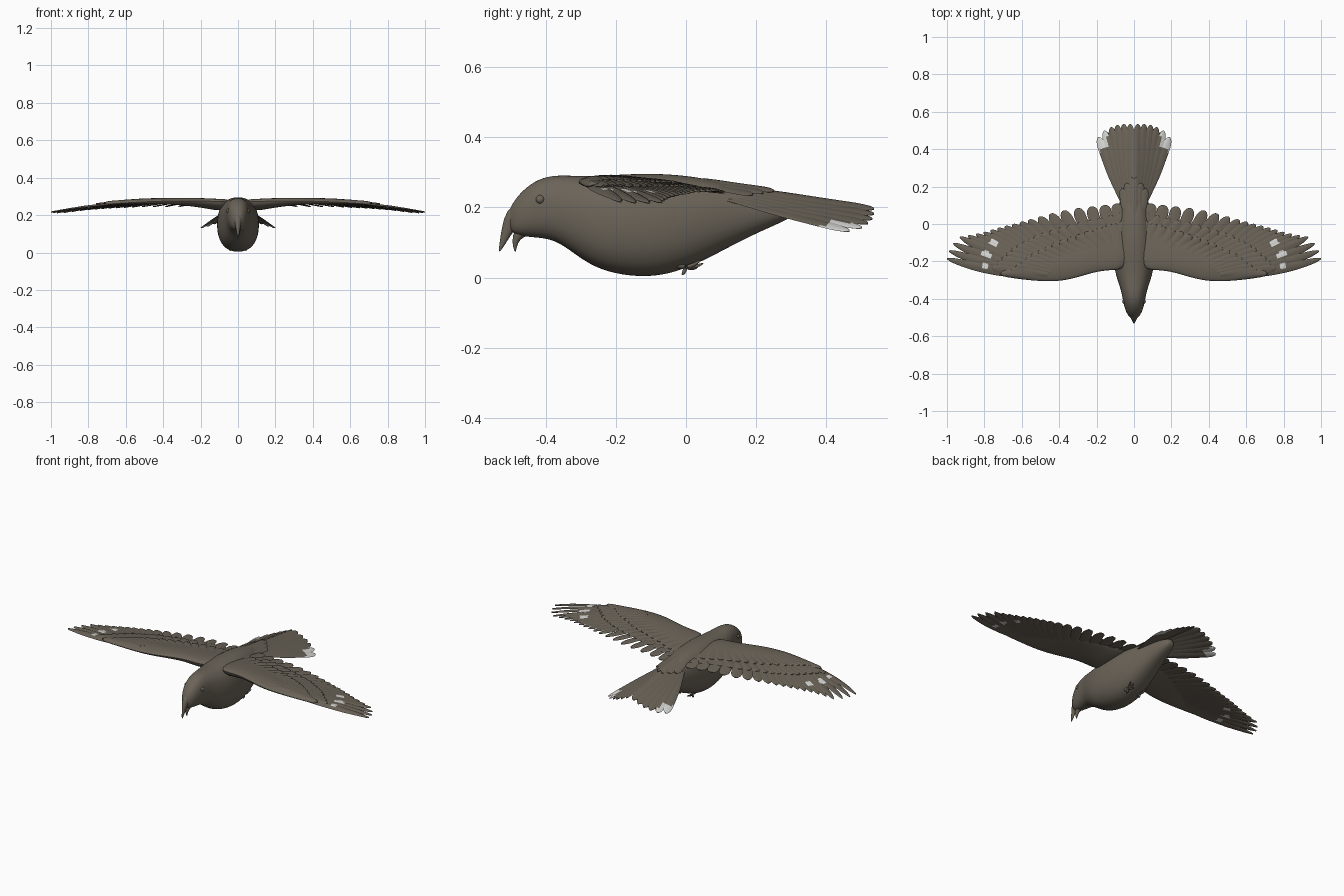
import bpy, bmesh, math
from mathutils import Vector

cube = bpy.data.objects.get("Cube")
if cube:
    bpy.data.objects.remove(cube, do_unlink=True)


def material(name, rgb):
    m = bpy.data.materials.new(name)
    m.use_nodes = True
    m.diffuse_color = (*rgb, 1)
    bsdf = m.node_tree.nodes["Principled BSDF"]
    bsdf.inputs["Base Color"].default_value = (*rgb, 1)
    bsdf.inputs["Roughness"].default_value = 0.8
    return m


BROWN = material("grey_brown_plumage", (0.145, 0.125, 0.097))
WHITE = material("pale_feather_patch", (0.68, 0.68, 0.66))


def loft(bm, rings):
    """Skin a list of equal point rings and cap both ends."""
    rows = [[bm.verts.new(p) for p in r] for r in rings]
    n = len(rows[0])
    for a, b in zip(rows, rows[1:]):
        for i in range(n):
            bm.faces.new((a[i], a[(i + 1) % n], b[(i + 1) % n], b[i]))
    bm.faces.new(rows[0][::-1])
    bm.faces.new(rows[-1])


def finish(bm, name, mirror=False, subdiv=0, pale=None):
    """Turn a bmesh into a smooth object; pale(centre) picks the white faces."""
    bmesh.ops.recalc_face_normals(bm, faces=bm.faces)
    if pale:
        for f in bm.faces:
            f.material_index = int(pale(f.calc_center_median()))
    me = bpy.data.meshes.new(name)
    bm.to_mesh(me)
    bm.free()
    me.materials.append(BROWN)
    me.materials.append(WHITE)
    ob = bpy.data.objects.new(name, me)
    bpy.context.collection.objects.link(ob)
    if mirror:
        ob.modifiers.new("mirror", 'MIRROR').use_mirror_merge = False
    if subdiv:
        s = ob.modifiers.new("smooth", 'SUBSURF')
        s.levels = s.render_levels = subdiv
    bpy.ops.object.select_all(action='DESELECT')
    ob.select_set(True)
    bpy.context.view_layer.objects.active = ob
    bpy.ops.object.shade_smooth_by_angle(angle=math.radians(50))
    return ob


def sample(poly, t):
    """Point at fraction t along a list of points."""
    f = min(max(t, 0), 1) * (len(poly) - 1)
    i = min(int(f), len(poly) - 2)
    return Vector(poly[i]).lerp(Vector(poly[i + 1]), f - i)


def tube(bm, path, radii, flat=1.0, sides=10):
    """Tapered tube along a path."""
    pts = [Vector(p) for p in path]
    rings = []
    for i, p in enumerate(pts):
        d = (pts[min(i + 1, len(pts) - 1)] - pts[max(i - 1, 0)]).normalized()
        side = Vector((1, 0, 0)) - d * d.x
        side.normalize()
        up = d.cross(side)
        angles = [math.tau * k / sides for k in range(sides)]
        rings.append([p + radii[i] * (side * math.cos(a) * flat + up * math.sin(a))
                      for a in angles])
    loft(bm, rings)


def feather(bm, root, tip, half, height, offset, tilt=0.0, bow=0.0, blunt=0.8, steps=18):
    """Thin rounded blade that follows the surface height(x, y)."""
    root, tip = Vector(root), Vector(tip)
    d = (tip - root).normalized()
    side = Vector((d.y, -d.x))
    rings = []
    for i in range(steps + 1):
        s = 1 - (1 - i / steps) ** 1.4
        w = half * min(1, 0.55 + s)
        if s > blunt:
            w *= math.sqrt(max(0.01, 1 - ((s - blunt) / (1 - blunt)) ** 2))
        c = root.lerp(tip, s) + side * bow * math.sin(math.pi * s)
        ring = []
        for k in range(8):
            a = math.tau * k / 8
            p = c + side * w * math.cos(a)
            z = height(*p) + offset + tilt * math.cos(a) * w / half
            ring.append((p.x, p.y, z + 0.0035 * math.sin(a)))
        rings.append(ring)
    loft(bm, rings)


# Body: oval sections as (y, top, bottom, half width)
sections = [(-0.505, 0.185, 0.145, 0.012), (-0.495, 0.212, 0.125, 0.028),
            (-0.465, 0.25, 0.116, 0.046), (-0.42, 0.283, 0.113, 0.058),
            (-0.37, 0.293, 0.105, 0.066), (-0.32, 0.291, 0.068, 0.082),
            (-0.26, 0.29, 0.026, 0.102), (-0.18, 0.296, 0.004, 0.113),
            (-0.1, 0.298, 0.0, 0.114), (-0.03, 0.295, 0.013, 0.108),
            (0.05, 0.285, 0.046, 0.095), (0.13, 0.265, 0.09, 0.075),
            (0.21, 0.246, 0.13, 0.056), (0.28, 0.23, 0.16, 0.04),
            (0.32, 0.22, 0.185, 0.022)]


def oval(y, top, bottom, w):
    ring = []
    for k in range(20):
        a = math.tau * k / 20
        c, s = math.cos(a), math.sin(a)
        x = w * math.copysign(abs(c) ** 0.85, c)
        z = (top - bottom) / 2 * math.copysign(abs(s) ** 0.9, s)
        ring.append((x, y, (top + bottom) / 2 + z))
    return ring


bm = bmesh.new()
loft(bm, [oval(*s) for s in sections])
finish(bm, "body", subdiv=2)

# Open, downturned beak
bm = bmesh.new()
tube(bm, [(0, -0.46, 0.185), (0, -0.492, 0.172), (0, -0.508, 0.138), (0, -0.52, 0.105),
          (0, -0.532, 0.072)], [0.04, 0.031, 0.018, 0.011, 0.002], 0.75)
finish(bm, "upper_beak", subdiv=1)
bm = bmesh.new()
tube(bm, [(0, -0.455, 0.14), (0, -0.478, 0.125), (0, -0.488, 0.1), (0, -0.486, 0.072)],
     [0.024, 0.017, 0.009, 0.002], 0.9)
finish(bm, "lower_beak", subdiv=1)

# Eyes
bm = bmesh.new()
bmesh.ops.create_uvsphere(bm, u_segments=16, v_segments=10, radius=0.013)
bmesh.ops.translate(bm, verts=bm.verts, vec=(0.05, -0.415, 0.222))
finish(bm, "eyes", mirror=True)

# Tucked feet
bm = bmesh.new()
ankle = (0.042, 0.0, 0.03)
tube(bm, [(0.042, -0.03, 0.045), (0.042, -0.015, 0.034), ankle], [0.016, 0.012, 0.008])
for end in [(0.06, 0.045, 0.052), (0.045, 0.052, 0.042), (0.03, 0.035, 0.03),
            (0.042, -0.012, 0.008)]:
    mid = Vector(ankle).lerp(Vector(end), 0.55) - Vector((0, 0, 0.006))
    tube(bm, [ankle, mid, end], [0.007, 0.006, 0.002], sides=8)
finish(bm, "feet", mirror=True, subdiv=1)

# Wing surface: gentle droop to the tips and to the rear
SPAN = [(0.282,), (0.283,), (0.287,), (0.286,), (0.283,), (0.28,), (0.273,), (0.266,),
        (0.256,), (0.243,), (0.228,)]


def wing_z(x, y):
    return sample([(s[0], 0) for s in SPAN], x).x - 0.11 * max(0, y + 0.22)


# Wing arm: fleshy leading edge as (x, front y, rear y, depth)
arm = [(0.03, -0.24, 0.04, 0.06), (0.1, -0.25, 0.02, 0.07), (0.15, -0.25, 0.0, 0.062),
       (0.22, -0.262, -0.02, 0.05), (0.3, -0.288, -0.05, 0.04), (0.38, -0.306, -0.09, 0.032),
       (0.46, -0.31, -0.13, 0.026), (0.55, -0.303, -0.18, 0.018), (0.64, -0.292, -0.225, 0.01),
       (0.72, -0.278, -0.255, 0.004)]
rings = []
for x, front, rear, depth in arm:
    ring = []
    for k in range(16):
        a = math.tau * k / 16
        c = (1 - math.cos(a)) / 2
        y = front + (rear - front) * c
        rise = math.sin(a) * (0.016 if k < 8 else depth) * (1 - 0.65 * c)
        ring.append((x, y, wing_z(x, y) + rise - 0.008 * (1 - c) ** 3))
    rings.append(ring)
bm = bmesh.new()
loft(bm, rings)
finish(bm, "wing_arms", mirror=True, subdiv=1)

# Flight feathers, fanned from the wrist to the flank
tips = [(1.0, -0.185), (0.985, -0.125), (0.935, -0.07), (0.87, -0.06), (0.81, -0.047),
        (0.755, -0.03), (0.7, -0.015), (0.64, 0.0), (0.58, 0.017), (0.5, 0.04),
        (0.41, 0.065), (0.3, 0.085), (0.19, 0.098), (0.09, 0.11)]
roots = [(0.5, -0.28), (0.5, -0.245), (0.48, -0.215), (0.43, -0.19), (0.35, -0.16),
         (0.22, -0.12), (0.08, -0.09)]
spots = [Vector((0.79, -0.165)), Vector((0.785, -0.222)), Vector((0.75, -0.1))]
bm = bmesh.new()
COUNT = 20
for i in range(COUNT):
    t = i / (COUNT - 1)
    feather(bm, sample(roots, t), sample(tips, t), 0.023 + 0.009 * t, wing_z,
            -0.008 + 0.004 * t, tilt=-0.004, bow=0.016 * (1 - t), blunt=0.6 + 0.25 * t)
finish(bm, "flight_feathers", mirror=True,
       pale=lambda c: any((c.xy - s).length < 0.019 for s in spots))

# Two overlapping rows of covert feathers
rows = [("long_coverts", 18, 0.024, 0.0,
         [(0.5, -0.27), (0.45, -0.21), (0.36, -0.17), (0.22, -0.11), (0.06, -0.08)],
         [(0.76, -0.235), (0.65, -0.13), (0.52, -0.06), (0.32, 0.0), (0.07, 0.06)]),
        ("short_coverts", 16, 0.022, 0.005,
         [(0.46, -0.27), (0.4, -0.23), (0.3, -0.18), (0.18, -0.13), (0.05, -0.1)],
         [(0.66, -0.25), (0.56, -0.17), (0.42, -0.1), (0.25, -0.04), (0.06, 0.02)])]
for name, count, half, offset, starts, ends in rows:
    bm = bmesh.new()
    for i in range(count):
        t = i / (count - 1)
        feather(bm, sample(starts, t), sample(ends, t), half, wing_z, offset,
                tilt=-0.003, steps=10)
    finish(bm, name, mirror=True)


# Tail fan, highest in the middle, with pale outer corners
def tail_z(x, y):
    return 0.262 - 0.145 * (y - 0.15) - 0.31 * abs(x)


bm = bmesh.new()
tail_tips = [(0.02, 0.535), (0.055, 0.535), (0.09, 0.53), (0.122, 0.518), (0.158, 0.5),
             (0.19, 0.465)]
for i, tip in enumerate(tail_tips):
    feather(bm, (0.006 + 0.009 * i, 0.1), tip, 0.023, tail_z, -0.004 - 0.004 * i,
            tilt=-0.003, bow=0.004, blunt=0.85)
finish(bm, "tail_feathers", mirror=True,
       pale=lambda c: c.x > 0.145 and c.y + 0.6 * (c.x - 0.17) > 0.395)

# Rump feathers over the tail root
bm = bmesh.new()
for i in range(3):
    feather(bm, (0.01 + 0.018 * i, 0.05), (0.014 + 0.024 * i, 0.25 - 0.03 * i), 0.02,
            tail_z, 0.004 - 0.002 * i, tilt=-0.002, steps=10)
finish(bm, "rump_feathers", mirror=True)
